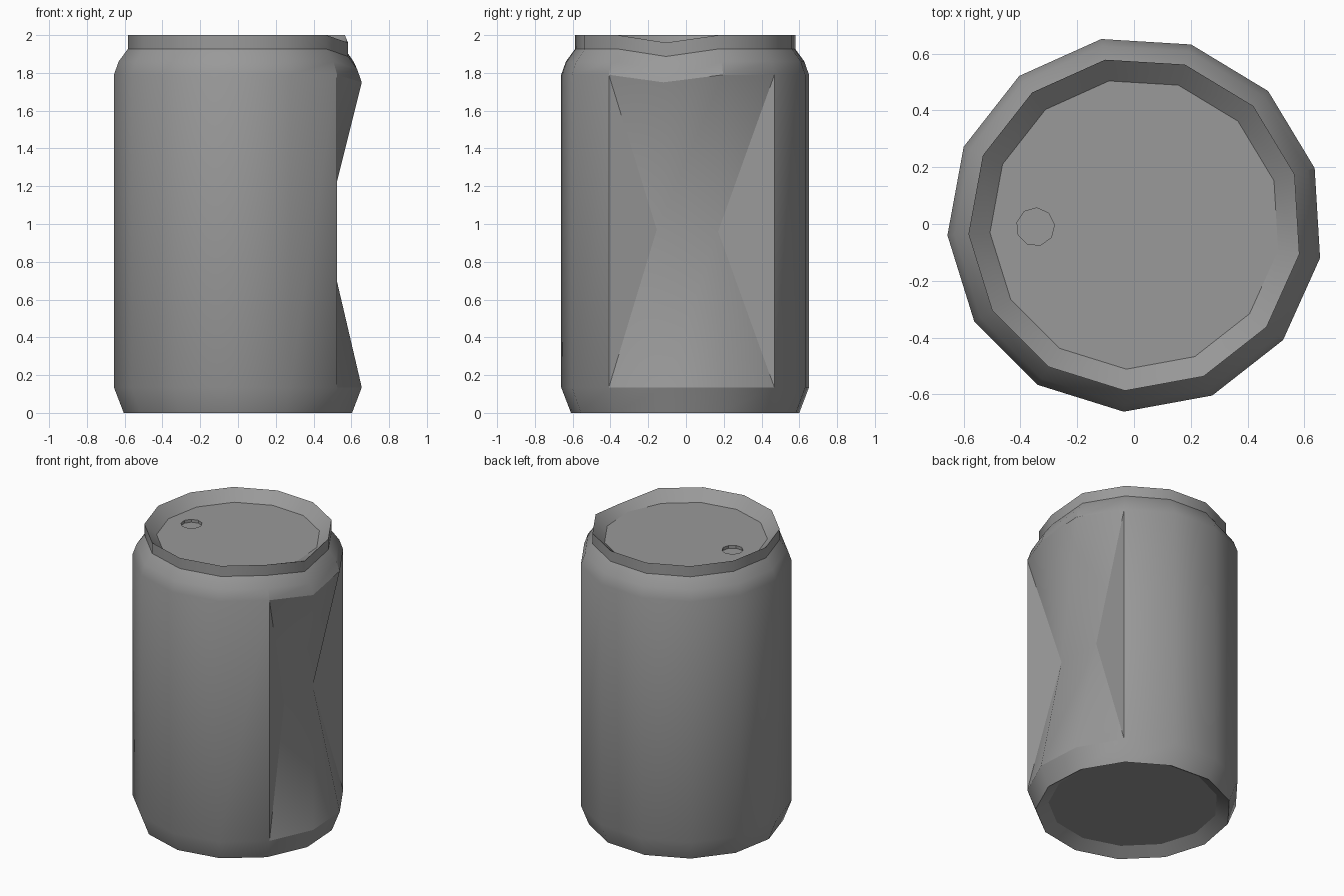
import bpy, bmesh
from math import radians, cos, sin, tau

if "Cube" in bpy.data.objects:
    bpy.data.objects.remove(bpy.data.objects["Cube"])

SIDES = 13
START = radians(-10.4)
bm = bmesh.new()


def ring(r, z, n=SIDES, start=START, cx=0.004, cy=0.0):
    return [bm.verts.new((cx + r * cos(start + tau * i / n),
                          cy + r * sin(start + tau * i / n), z)) for i in range(n)]


def bridge(a, b, skip=()):
    n = len(a)
    for i in range(n):
        if i not in skip:
            j = (i + 1) % n
            bm.faces.new((a[i], a[j], b[j], b[i]))


def loop_edges(verts):
    return [bm.edges.get((verts[i - 1], verts[i])) for i in range(len(verts))]


# Can wall: underside recess, foot, side, rounded shoulder, neck, rim, lid edge
profile = [(0.53, 0.05), (0.61, 0.0), (0.662, 0.135), (0.662, 1.79),
           (0.637, 1.86), (0.588, 1.927), (0.588, 2.0), (0.512, 1.93)]
rings = [ring(r, z) for r, z in profile]
SIDE = 2
dented = (SIDES - 1, 0, 1)
for k in range(len(rings) - 1):
    bridge(rings[k], rings[k + 1], dented if k == SIDE else ())
bm.faces.new(rings[0])

# Crushed dent on the right side: two columns pinched inwards at mid height
low, high = rings[SIDE], rings[SIDE + 1]
m0 = bm.verts.new((0.46, -0.155, 0.97))
m1 = bm.verts.new((0.45, 0.17, 0.96))
for outer, col, mid in ((-1, 0, m0), (2, 1, m1)):
    bm.faces.new((low[outer], mid, high[outer]))
    bm.faces.new((high[outer], mid, high[col]))
    bm.faces.new((low[outer], low[col], mid))
bm.faces.new((low[0], low[1], m1, m0))
bm.faces.new((m0, m1, high[1], high[0]))
for k in (3, 4, 5, 6):
    rings[k][0].co.z -= 0.04

# Lid with a small round drinking hole
hole_top = ring(0.067, 1.93, 9, 0.1, -0.347, -0.01)
hole_floor = ring(0.067, 1.91, 9, 0.1, -0.347, -0.01)
bridge(hole_top, hole_floor)
bm.faces.new(hole_floor)
bmesh.ops.triangle_fill(bm, use_beauty=True,
                        edges=loop_edges(rings[-1]) + loop_edges(hole_top))

bmesh.ops.recalc_face_normals(bm, faces=bm.faces)
mesh = bpy.data.meshes.new("drink_can")
bm.to_mesh(mesh)
bm.free()
can = bpy.data.objects.new("drink_can", mesh)
bpy.context.collection.objects.link(can)

# Dark grey metal
metal = bpy.data.materials.new("dark_metal")
metal.diffuse_color = (0.32, 0.32, 0.32, 1)
metal.use_nodes = True
metal.node_tree.nodes["Principled BSDF"].inputs["Base Color"].default_value = metal.diffuse_color
mesh.materials.append(metal)

# Smooth side walls, sharp creases
bpy.context.view_layer.objects.active = can
can.select_set(True)
bpy.ops.object.shade_smooth_by_angle(angle=radians(28.5))
